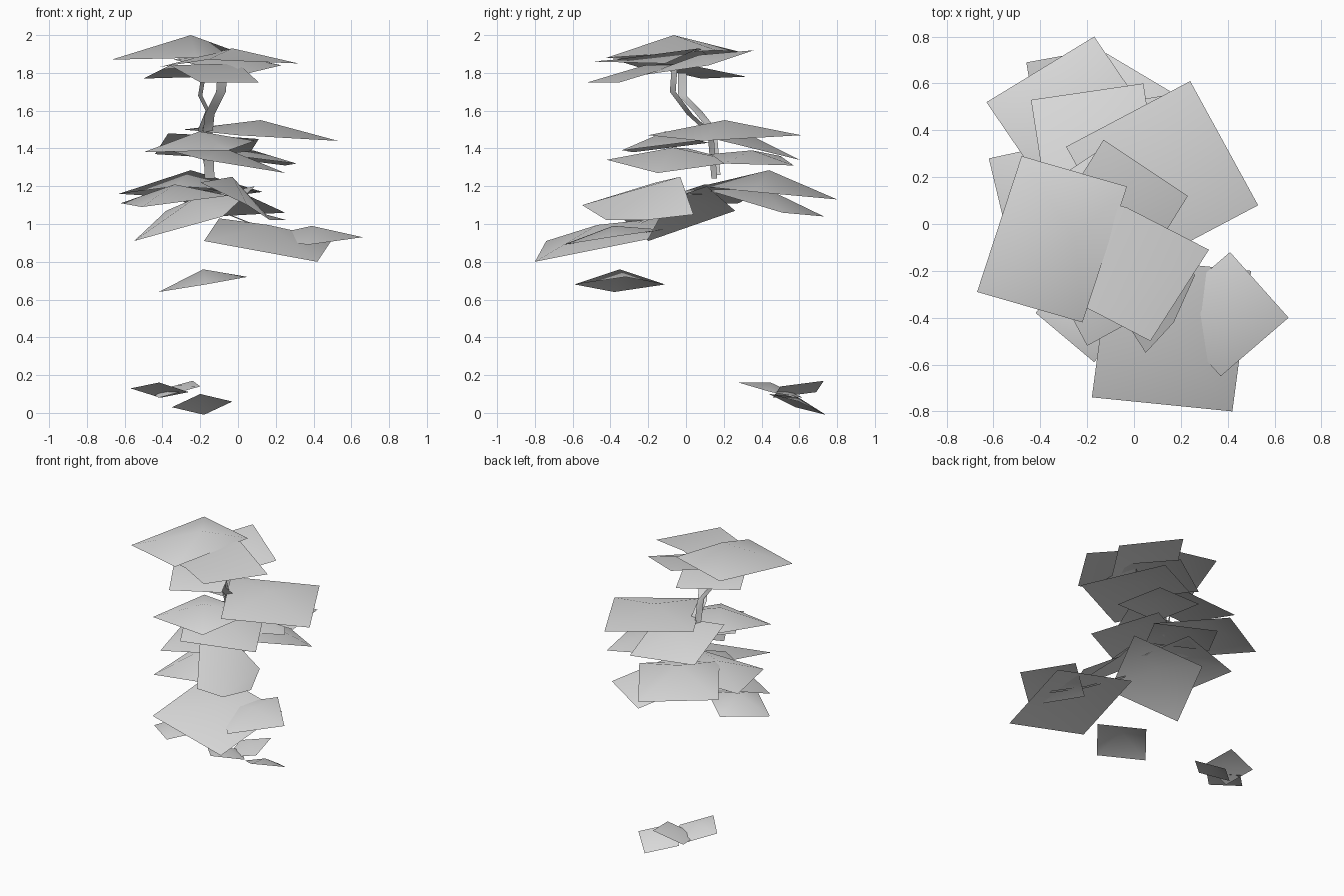
import bpy
from mathutils import Vector

# Remove the default cube only
cube = bpy.data.objects.get("Cube")
if cube:
    bpy.data.objects.remove(cube, do_unlink=True)

# One pale grey material for every part
grey = bpy.data.materials.new("pale_grey")
grey.use_nodes = True
colour = (.7, .7, .7, 1)
grey.diffuse_color = colour
grey.node_tree.nodes["Principled BSDF"].inputs["Base Color"].default_value = colour


def add_part(name, points, faces):
    """Create a smooth-shaded mesh object in the shared material."""
    mesh = bpy.data.meshes.new(name)
    mesh.from_pydata(points, [], faces)
    mesh.materials.append(grey)
    for polygon in mesh.polygons:
        polygon.use_smooth = True
    mesh.update()
    part = bpy.data.objects.new(name, mesh)
    bpy.context.collection.objects.link(part)
    return part


def leaf(name, first, corner, last, dome=.08, lean=0):
    """Four-cornered leaf from three neighbouring corners, raised in the middle."""
    a, b, c = Vector(first), Vector(corner), Vector(last)
    d = a + c - b
    middle = (a + c) / 2 + Vector((lean, 0, dome))
    corners = [a, b, c, d]
    # Keep the upper side facing up
    if (b - a).cross(c - b).z < 0:
        corners.reverse()
    faces = [(side, (side + 1) % 4, 4) for side in range(4)]
    return add_part(name, corners + [middle], faces)


def strip(name, left_edge, right_edge):
    """Bent sheet between two edges with matching points."""
    points = [point for pair in zip(left_edge, right_edge) for point in pair]
    faces = [(i, i + 1, i + 3, i + 2) for i in range(0, len(points) - 2, 2)]
    return add_part(name, points, faces)


def ribbon(name, path, width, across):
    """Thin flat strip following a path."""
    offset = Vector(across).normalized() * width / 2
    centres = [Vector(point) for point in path]
    return strip(name, [p - offset for p in centres], [p + offset for p in centres])


# Crown leaves
leaf("crown_leaf_top", (-.67, -.29, 1.87), (-.48, .29, 1.91), (-.03, .16, 1.92), .105, lean=.1)
strip("crown_leaf_front",
      [(-.42, -.25, 1.83), (-.16, -.38, 1.87), (.07, -.5, 1.86)],
      [(-.3, .15, 1.86), (-.03, .07, 1.93), (.32, -.11, 1.85)])
leaf("crown_leaf_back", (-.34, .02, 1.87), (-.13, .36, 1.92), (.23, .12, 1.84), .04)
strip("crown_leaf_under",
      [(-.2, -.52, 1.75), (-.36, -.22, 1.84), (-.5, .08, 1.77)],
      [(.11, -.35, 1.75), (0, -.02, 1.85), (-.14, .32, 1.78)])

# Upper middle leaves
leaf("upper_leaf_left", (-.29, .33, 1.5), (.24, .61, 1.47), (.53, .08, 1.44))
leaf("upper_leaf_right", (-.36, .12, 1.43), (-.5, -.28, 1.38), (-.05, -.34, 1.39))
leaf("upper_leaf_back", (-.37, .08, 1.48), (-.44, .53, 1.37), (.04, .6, 1.34), .06)
leaf("upper_leaf_front", (-.18, -.42, 1.34), (.25, -.15, 1.27), (.02, .28, 1.33), .07)
leaf("upper_leaf_back_left", (.31, .2, 1.32), (.25, .57, 1.31), (-.15, .5, 1.36), .05)

# Lower middle leaves
leaf("middle_leaf_back", (-.63, .52, 1.16), (-.17, .8, 1.13), (.13, .36, 1.17), .12)
leaf("middle_leaf_back_left", (-.38, .33, 1.16), (-.12, .73, 1.04), (.25, .51, 1.06))
leaf("middle_leaf_right", (-.05, -.08, 1.15), (-.51, -.18, 1.09), (-.62, .28, 1.11))
strip("middle_leaf_front",
      [(.05, -.55, 1.1), (.17, -.42, 1.02), (.26, -.22, 1.02)],
      [(-.2, -.16, 1.22), (-.03, -.03, 1.25), (.15, .04, 1.05)])
leaf("middle_leaf_low", (-.08, -.35, 1.04), (-.55, -.2, .91), (-.38, .26, 1.07))

# Low front leaves
leaf("low_leaf_broad", (-.18, -.74, .91), (.42, -.8, .8), (.5, -.2, .92), .08)
leaf("low_leaf_left", (.41, -.12, .97), (.66, -.4, .93), (.37, -.65, .89), .06)
leaf("low_leaf_small", (-.2, -.11, .68), (-.42, -.38, .64), (-.17, -.59, .68))

# Ground leaves
leaf("ground_leaf_left", (-.35, .58, .03), (-.2, .44, .1), (-.03, .6, .06), .04)
leaf("ground_leaf_right", (-.57, .45, .13), (-.42, .28, .16), (-.26, .45, .11), .04)
leaf("ground_leaf_back", (-.46, .69, .11), (-.24, .73, .17), (-.2, .5, .14), .02)

# Twisting flat stems and one stalk
stem = [(-.08, -.06, 1.84), (-.09, -.07, 1.7), (-.15, .02, 1.58), (-.16, .13, 1.48), (-.15, .15, 1.24)]
ribbon("stem_wide", stem, .06, (1, .6, 0))
shoot = [(-.18, -.02, 1.8), (-.2, -.02, 1.68), (-.16, .06, 1.6), (-.2, .14, 1.5), (-.16, .16, 1.26)]
ribbon("stem_narrow", shoot, .05, (.5, 1, 0))
ribbon("low_stalk", [(-.05, -.15, 1.05), (.15, -.32, .97), (.36, -.45, .91)], .03, (.5, .8, 0))
